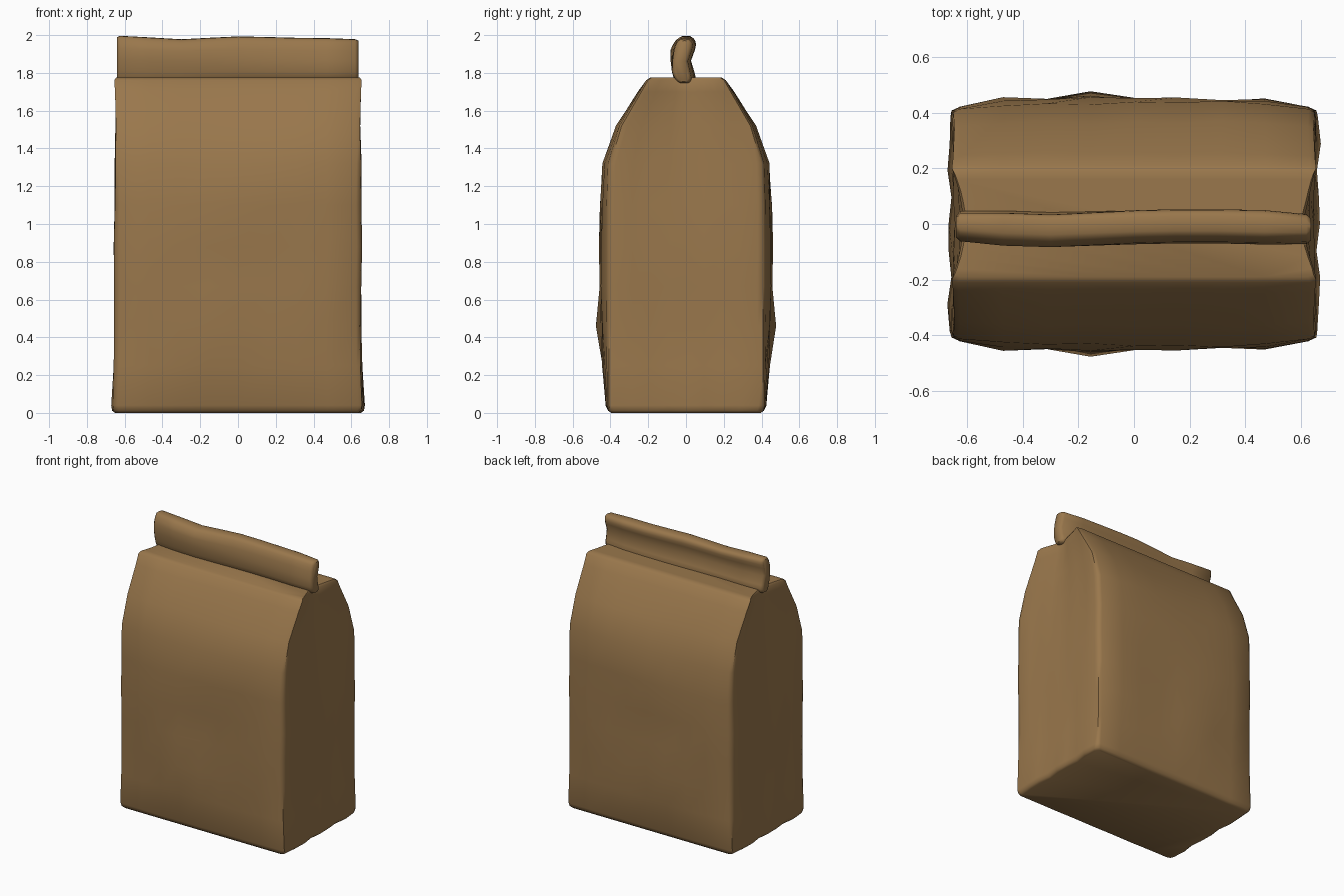
import bpy, bmesh, math

cube = bpy.data.objects.get("Cube")
if cube:
    bpy.data.objects.remove(cube)

paper = bpy.data.materials.new("brown paper")
paper.use_nodes = True
colour = (0.32, 0.185, 0.072, 1)
paper.diffuse_color = colour
paper.node_tree.nodes["Principled BSDF"].inputs["Base Color"].default_value = colour


def loft(name, rings, angle):
    """Skin closed rings of points, cap both ends and shade smooth."""
    bm = bmesh.new()
    loops = [[bm.verts.new(p) for p in ring] for ring in rings]
    n = len(loops[0])
    for a, b in zip(loops, loops[1:]):
        for i in range(n):
            j = (i + 1) % n
            bm.faces.new((a[i], a[j], b[j], b[i]))
    bm.faces.new(loops[0][::-1])
    bm.faces.new(loops[-1])
    bmesh.ops.recalc_face_normals(bm, faces=bm.faces)
    mesh = bpy.data.meshes.new(name)
    bm.to_mesh(mesh)
    bm.free()
    mesh.materials.append(paper)
    obj = bpy.data.objects.new(name, mesh)
    bpy.context.collection.objects.link(obj)
    bpy.ops.object.select_all(action='DESELECT')
    obj.select_set(True)
    bpy.context.view_layer.objects.active = obj
    bpy.ops.object.shade_smooth_by_angle(angle=math.radians(angle))
    return obj


def bump(a, b, centre_a, centre_b, size):
    return math.exp(-((a - centre_a) ** 2 + (b - centre_b) ** 2) / size ** 2)


# Bag body: rounded rectangles stacked in z, (height, half width, half depth)
levels = [(0, 0.645, 0.395), (0.012, 0.66, 0.408), (0.04, 0.665, 0.415),
          (0.25, 0.657, 0.412), (0.46, 0.655, 0.408), (0.67, 0.655, 0.408),
          (0.88, 0.658, 0.41), (1.1, 0.655, 0.41), (1.32, 0.658, 0.402),
          (1.52, 0.655, 0.342), (1.7, 0.66, 0.242), (1.762, 0.664, 0.21),
          (1.775, 0.654, 0.19)]
R = 0.03


def face_swell(x, z):
    """Outward swelling of the front and back panels."""
    fade = math.sin(math.pi * min(1, z / 1.76)) ** 0.6 if 0 < z < 1.76 else 0
    edge = 1 - abs(x / 0.67) ** 6
    wave = 0.041 + 0.007 * math.cos(20 * x + 4 * z) + 0.006 * math.sin(7 * z - 5 * x)
    return fade * edge * (wave + 0.045 * bump(x, z, -0.16, 0.46, 0.16))


def side_swell(y, z, half, sign):
    """Scalloped foot of the side panels and the gusset folded in above."""
    ripple = 0.008 * math.cos(24 * y + 3 * z + sign) * max(0.3, 1 - z)
    tuck = 0.012 * min(1, z / 0.3) + 0.045 * max(0, (z - 0.9) / 0.87)
    return ripple - tuck * max(0, 1 - abs(y) / half) ** 0.7


def body_ring(z, hx, hy):
    ring = []
    steps = [i / 4 for i in range(-4, 5)]
    cx, cy = hx - R, hy - R
    corner = R * 0.7
    for sign in (-1, 1):
        for s in steps:                       # front, then back
            x = -sign * s * cx
            ring.append((x, sign * (hy + face_swell(x, z)), z))
        swell = face_swell(cx, z)
        ring.append((-sign * (cx + corner), sign * (cy + corner + swell * 0.7), z))
        for s in steps:                       # left, then right side
            y = -sign * s * cy
            ring.append((-sign * (hx + side_swell(y, z, hy, sign)), y, z))
        ring.append((-sign * (cx + corner), -sign * (cy + corner + swell * 0.7), z))
    return ring


loft("bag_body", [body_ring(*level) for level in levels], 50)

# Rolled top: a wavy section, pinched at mid height, swept across the width
stations = [(-0.64, -0.01, 2.0, 0.55), (-0.625, -0.01, 2.0, 0.85), (-0.47, -0.017, 1.988, 1),
            (-0.3, -0.022, 1.978, 1), (-0.15, -0.018, 1.986, 1), (0, -0.013, 1.993, 1),
            (0.15, -0.01, 1.99, 1), (0.3, -0.01, 1.986, 1), (0.47, -0.014, 1.984, 1),
            (0.62, -0.02, 1.982, 0.85), (0.637, -0.02, 1.982, 0.55)]


def roll_ring(x, y, top, scale):
    low, mid = 1.742, (top + 1.742) / 2
    ring = []
    half = (top - low) / 2 - 0.025 * (1 - scale)
    for i in range(24):
        a = math.tau * i / 24
        c, s = math.cos(a), math.sin(a)
        z = mid + half * math.copysign(abs(s) ** 0.55, s)
        thick = scale * (0.06 - 0.012 * bump(z, 0, mid, 0, 0.05))
        bend = 0.012 * math.cos((z - 1.86) * 26 + 3 + x * 0.8)
        ring.append((x, y + bend + thick * math.copysign(abs(c) ** 0.6, c), z))
    return ring


loft("rolled_top", [roll_ring(*station) for station in stations], 60)
